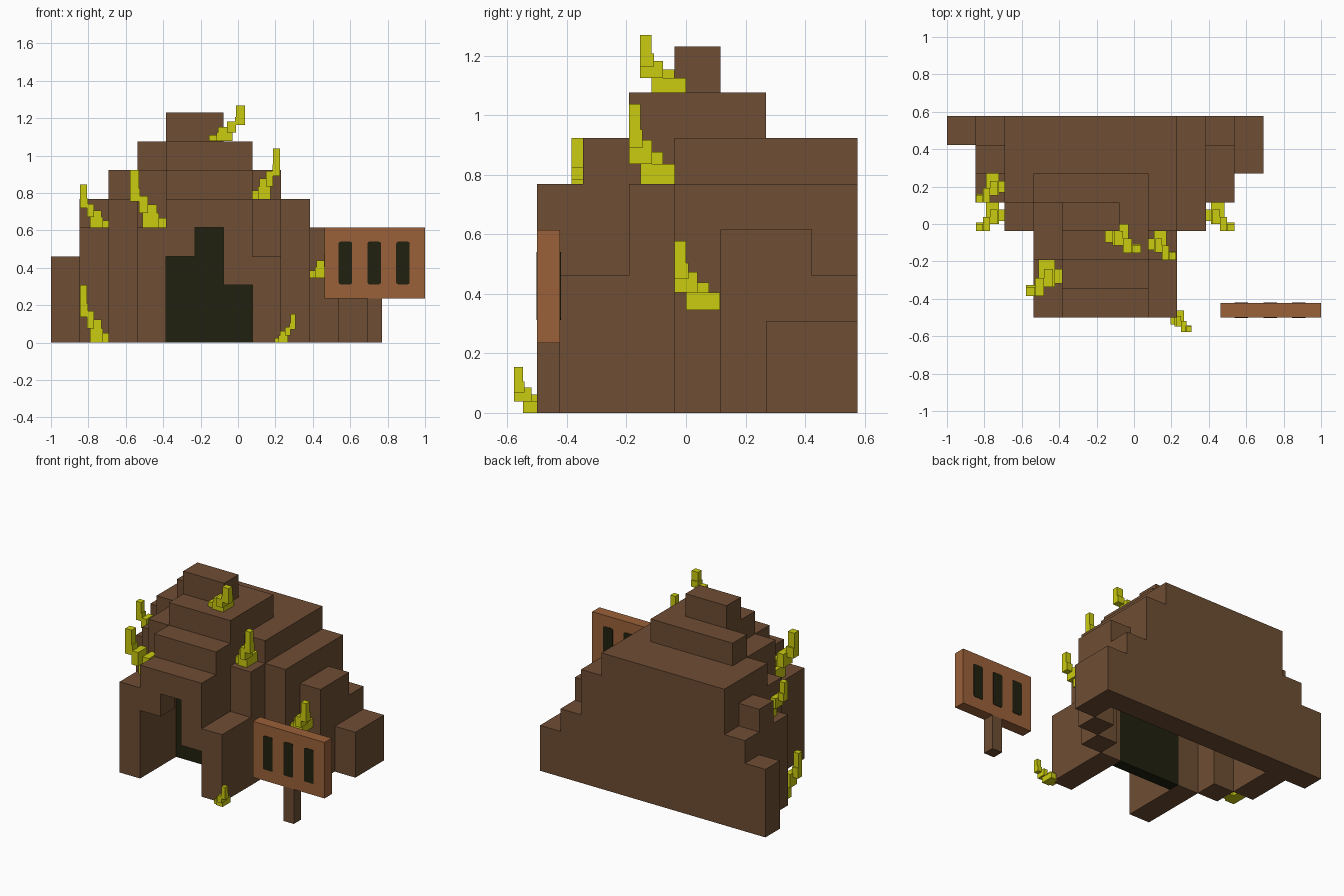
import bpy, bmesh
from mathutils import Vector

if "Cube" in bpy.data.objects:
    bpy.data.objects.remove(bpy.data.objects["Cube"])

U = 2 / 13            # block size
X0, Y0 = -1.0, -0.5   # front left corner of the block grid


def material(name, rgb):
    m = bpy.data.materials.new(name)
    m.diffuse_color = (*rgb, 1)
    m.use_nodes = True
    m.node_tree.nodes["Principled BSDF"].inputs["Base Color"].default_value = m.diffuse_color
    return m


EARTH = material("earth_brown", (0.156, 0.075, 0.034))
WOOD = material("sign_wood", (0.323, 0.119, 0.042))
DARK = material("dark_hollow", (0.015, 0.015, 0.005))
LEAF = material("yellow_leaf", (0.597, 0.597, 0.005))


def finish(name, bm, mat):
    me = bpy.data.meshes.new(name)
    bm.to_mesh(me)
    bm.free()
    me.materials.append(mat)
    ob = bpy.data.objects.new(name, me)
    bpy.context.collection.objects.link(ob)
    return ob


def add_box(bm, lo, hi):
    vs = bmesh.ops.create_cube(bm, size=1)["verts"]
    lo, hi = Vector(lo), Vector(hi)
    for v in vs:
        v.co = Vector(lo[k] + (v.co[k] + 0.5) * (hi[k] - lo[k]) for k in range(3))
    return vs


def box(name, lo, hi, mat):
    bm = bmesh.new()
    add_box(bm, lo, hi)
    return finish(name, bm, mat)


# Stepped mound: block heights, back row first
ROWS = ["34666666532",
        "05666666542",
        "04677776540",
        "00568876500",
        "00067775000",
        "00046663000",
        "00045553000"]
solid = {(i, 6 - r, k) for r, row in enumerate(ROWS)
         for i, h in enumerate(row) for k in range(int(h))}
DIRS = [(1, 0, 0), (-1, 0, 0), (0, 1, 0), (0, -1, 0), (0, 0, 1), (0, 0, -1)]


def step(c, d):
    return (c[0] + d[0], c[1] + d[1], c[2] + d[2])


# Hollow shell, one block thick and open below
shell = {c for c in solid if any(step(c, d) not in solid for d in DIRS[:5])}
# Stepped cave mouth cut through the front
for i, h in ((4, 3), (5, 4), (6, 2)):
    for j in range(3):
        shell -= {(i, j, k) for k in range(h)}

bm = bmesh.new()
cache = {}


def grid_vert(p):
    if p not in cache:
        cache[p] = bm.verts.new((X0 + p[0] * U, Y0 + p[1] * U, p[2] * U))
    return cache[p]


for c in sorted(shell):
    for d in DIRS:
        if step(c, d) in shell:
            continue
        a = [abs(v) for v in d].index(1)
        b, e = (a + 1) % 3, (a + 2) % 3
        sign = d[a]
        corners = []
        for s, t in ((0, 0), (1, 0), (1, 1), (0, 1))[::sign]:
            p = list(c)
            p[a] += sign > 0
            p[b] += s
            p[e] += t
            corners.append(grid_vert(tuple(p)))
        bm.faces.new(corners)
finish("cave_mound", bm, EARTH)

# Dark panel inside the cave mouth
box("cave_interior", (X0 + 4 * U, -0.115, 0), (X0 + 7 * U, -0.0385, 4 * U), DARK)

# Sign on a post, with three slots seen on both sides
box("sign_post", (0.692, -0.5, 0), (0.769, -0.423, 0.235), EARTH)
box("sign_board", (0.462, -0.5, 0.235), (1.0, -0.423, 0.615), WOOD)
for n in range(3):
    bm = bmesh.new()
    x = 0.538 + n * 0.154
    add_box(bm, (x, -0.503, 0.312), (x + 0.072, -0.42, 0.54))
    edges = [e for e in bm.edges
             if abs(e.verts[0].co.y - e.verts[1].co.y) > 0.05]
    bmesh.ops.bevel(bm, geom=edges, offset=0.01, segments=2, profile=0.5,
                    affect='EDGES')
    finish(f"sign_slot_{n + 1}", bm, DARK)

# Leaning plants: boxes as fractions of the plant's extent, tip at x=0, y=0
PARTS = [((0.35, 0.25, 0), (0.8, 1, 0.25)),
         ((0.75, 0.35, 0), (1, 0.75, 0.17)),
         ((0.5, 0.25, 0.12), (0.75, 0.75, 0.4)),
         ((0.25, 0, 0.25), (0.5, 0.5, 0.55)),
         ((0, 0, 0.45), (0.28, 0.3, 0.68)),
         ((0, 0, 0.5), (0.25, 0.25, 1))]


def plant(name, lo, hi, lean):
    bm = bmesh.new()
    for p, q in PARTS:
        p, q = list(p), list(q)
        if lean > 0:
            p[0], q[0] = 1 - q[0], 1 - p[0]
        size = [hi[k] - lo[k] for k in range(3)]
        add_box(bm, [lo[k] + p[k] * size[k] for k in range(3)],
                [lo[k] + q[k] * size[k] for k in range(3)])
    finish(name, bm, LEAF)


plant("plant_left_upper", (-0.846, 0.115, 0.615), (-0.692, 0.269, 0.846), -1)
plant("plant_left_ground", (-0.846, -0.038, 0), (-0.692, 0.115, 0.308), -1)
plant("plant_left_front", (-0.577, -0.385, 0.615), (-0.385, -0.192, 0.923), -1)
plant("plant_top", (-0.154, -0.154, 1.077), (0.038, 0.0, 1.269), 1)
plant("plant_right_upper", (0.077, -0.192, 0.769), (0.225, -0.038, 1.038), 1)
plant("plant_right_side", (0.38, -0.038, 0.346), (0.538, 0.115, 0.577), 1)
plant("plant_front_ground", (0.195, -0.577, 0), (0.308, -0.462, 0.154), 1)
